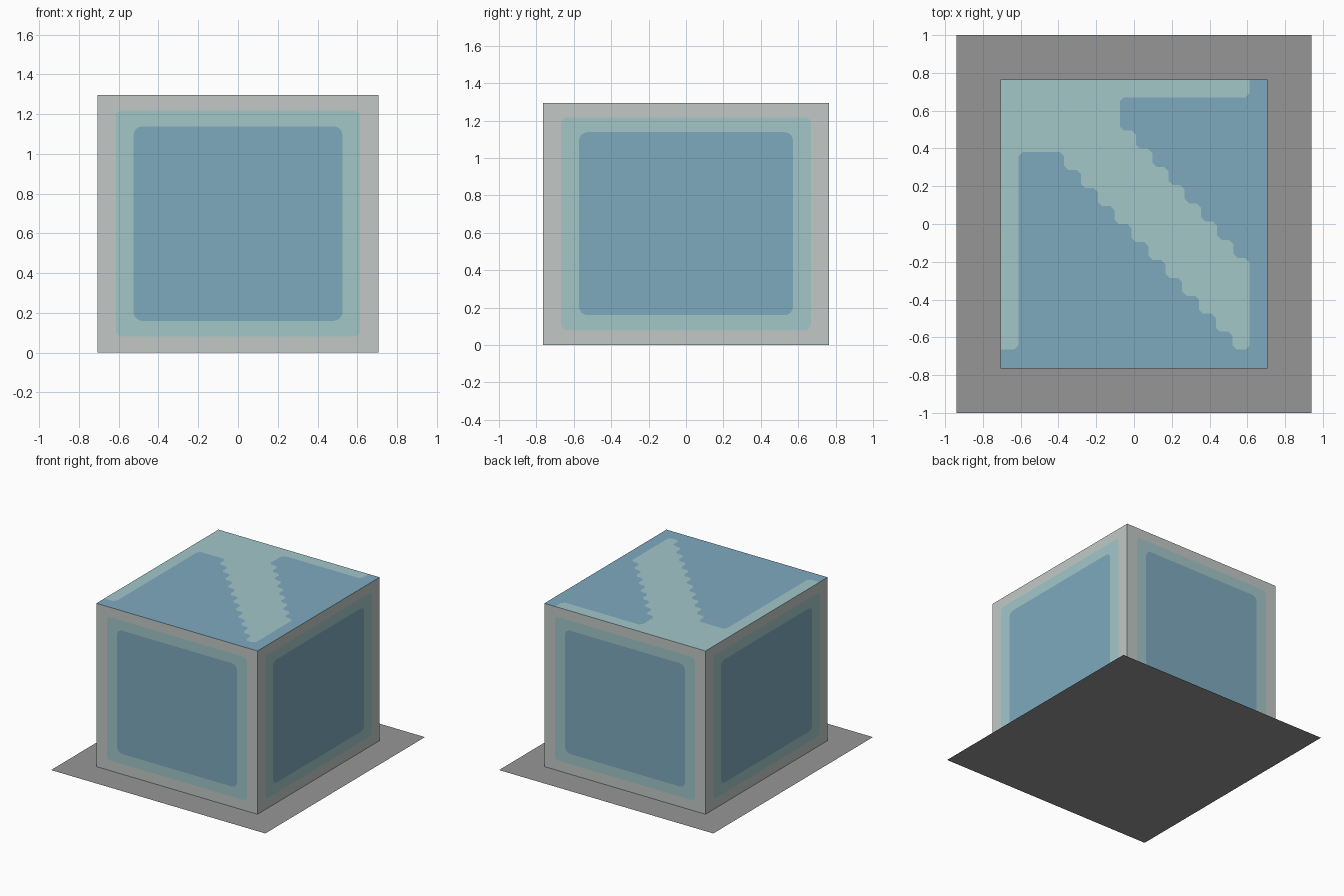
import bpy, bmesh, math
from mathutils import Vector, Matrix

if "Cube" in bpy.data.objects:
    bpy.data.objects.remove(bpy.data.objects["Cube"])

HX, HY, H = 0.707, 0.765, 1.295   # box half sizes and height


def material(name, rgb):
    lin = [((c / 255 + 0.055) / 1.055) ** 2.4 for c in rgb]
    m = bpy.data.materials.new(name)
    m.diffuse_color = (*lin, 1)
    m.use_nodes = True
    m.node_tree.nodes["Principled BSDF"].inputs["Base Color"].default_value = m.diffuse_color
    return m


frame_grey = material("pale grey", (194, 201, 199))
teal = material("pale teal", (163, 199, 201))
blue = material("soft blue", (126, 170, 191))
ground_grey = material("mid grey", (150, 150, 150))


def make(name, bm, mats):
    me = bpy.data.meshes.new(name)
    bm.to_mesh(me)
    bm.free()
    for m in mats:
        me.materials.append(m)
    ob = bpy.data.objects.new(name, me)
    bpy.context.collection.objects.link(ob)
    return ob


def rounded(hw, z0, z1, r, k=4):
    """Counter-clockwise rounded rectangle in (u, z)."""
    pts = []
    for i, (sx, z) in enumerate([(1, z1 - r), (-1, z1 - r), (-1, z0 + r), (1, z0 + r)]):
        for j in range(k + 1):
            a = math.pi / 2 * (i + j / k)
            pts.append((sx * (hw - r) + r * math.cos(a), z + r * math.sin(a)))
    return pts


def side(name, half, dist, angle, inset):
    """Wall with a grey border, teal band and blue panel, cut as nested loops."""
    bm = bmesh.new()
    specs = [(half, 0, H, 0), (half - inset, 0.08, 1.217, 0.03),
             (half - 2 * inset + 0.003, 0.16, 1.138, 0.045)]
    rot = Matrix.Rotation(angle, 3, 'Z')
    rings = [[bm.verts.new(rot @ Vector((u, -dist, z))) for u, z in rounded(*s)]
             for s in specs]
    n = len(rings[0])
    for k in range(2):
        a, b = rings[k], rings[k + 1]
        for i in range(n):
            j = (i + 1) % n
            bm.faces.new((a[i], a[j], b[j], b[i])).material_index = k
    bm.faces.new(rings[2]).material_index = 2
    bmesh.ops.remove_doubles(bm, verts=bm.verts, dist=1e-5)
    make(name, bm, [frame_grey, teal, blue])


# Four walls
side("front_wall", HX, HY, 0, 0.092)
side("right_wall", HY, HX, math.pi / 2, 0.098)
side("back_wall", HX, HY, math.pi, 0.092)
side("left_wall", HY, HX, -math.pi / 2, 0.098)


def stairs(x0, y0, x1, y1, rights, downs):
    """Stepped line between two points, starting with a sideways step."""
    dx, dy = (x1 - x0) / rights, (y1 - y0) / downs
    pts, x, y = [(x0, y0)], x0, y0
    for i in range(rights):
        x += dx
        pts.append((x, y))
        if i < downs:
            y += dy
            pts.append((x, y))
    return pts


def chamfer(path, r):
    """Soften every inner corner of an open path."""
    out = [Vector(path[0])]
    for a, b, c in zip(path, path[1:], path[2:]):
        a, b, c = Vector(a), Vector(b), Vector(c)
        out += [b + (a - b).normalized() * r, b + (c - b).normalized() * r]
    return out + [Vector(path[-1])]


# Top: a teal stepped band and the blue rest, sharing one border line
line = [(0.612, HY), (0.612, 0.67), (-0.075, 0.67)]
line += stairs(-0.075, 0.495, 0.612, -0.18, 8, 7)
line += stairs(0.612, -0.665, -0.37, 0.38, 11, 11)
line += [(-0.612, 0.38), (-0.612, -0.665), (-HX, -0.665)]
border = chamfer(line, 0.022)
bm = bmesh.new()
mid = [bm.verts.new((p.x, p.y, H)) for p in border]
c = [bm.verts.new((x, y, H)) for x, y in [(-HX, HY), (-HX, -HY), (HX, -HY), (HX, HY)]]
bm.faces.new(mid + [c[0]]).material_index = 0
bm.faces.new(mid + c[1:]).material_index = 1
bm.normal_update()
for f in bm.faces:
    if f.normal.z < 0:
        f.normal_flip()
bmesh.ops.triangulate(bm, faces=bm.faces[:])
make("top_panel", bm, [teal, blue])

# Flat base sheet
bm = bmesh.new()
bm.faces.new([bm.verts.new((x, y, 0)) for x, y in
              [(-0.94, -1), (0.94, -1), (0.94, 1), (-0.94, 1)]])
make("base_sheet", bm, [ground_grey])
